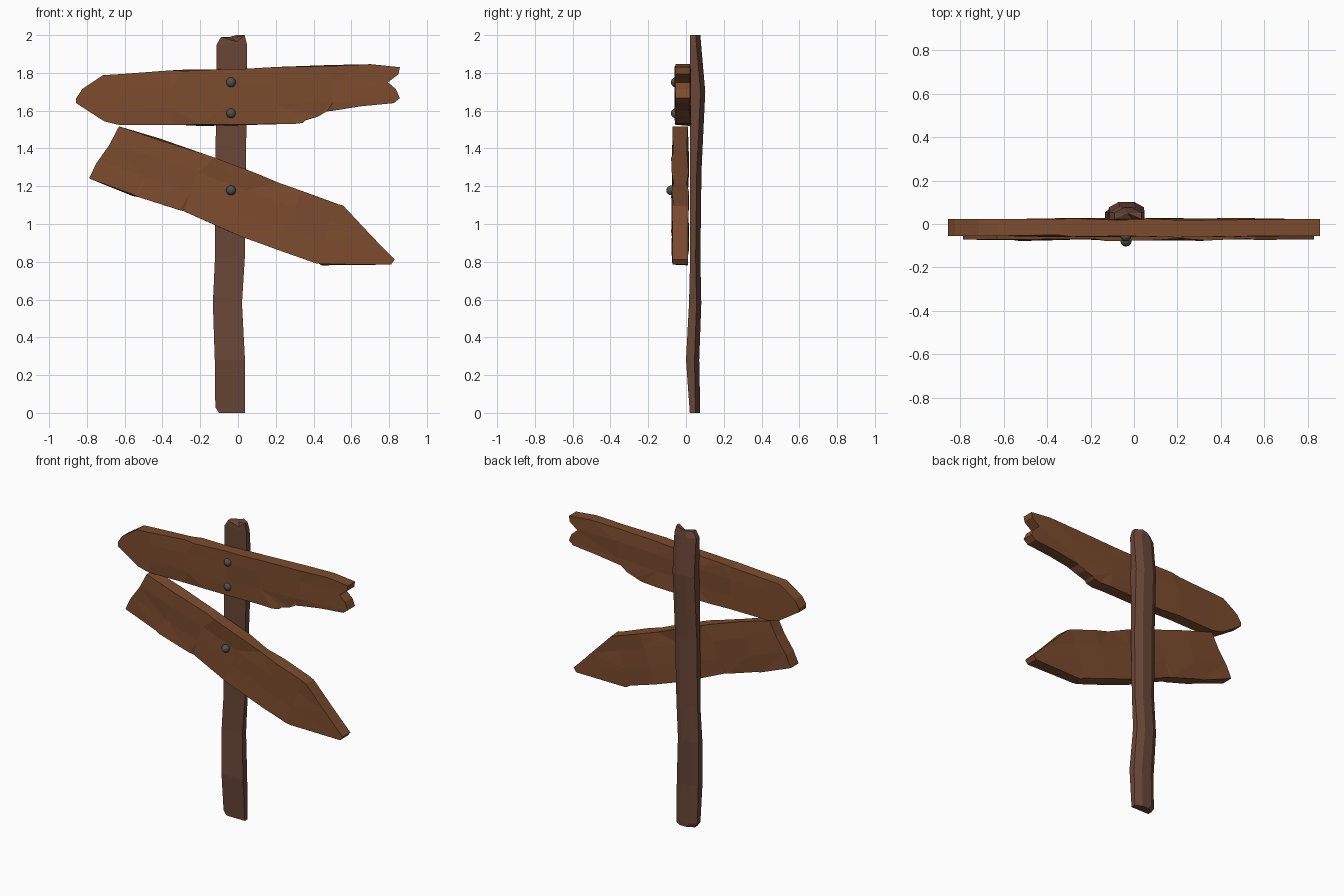
import bpy, bmesh, math, random
from mathutils import Vector

if "Cube" in bpy.data.objects:
    bpy.data.objects.remove(bpy.data.objects["Cube"])

random.seed(4)


def material(name, rgb):
    m = bpy.data.materials.new(name)
    m.diffuse_color = (*rgb, 1)
    m.use_nodes = True
    m.node_tree.nodes["Principled BSDF"].inputs["Base Color"].default_value = m.diffuse_color
    return m


BOARD = material("board_wood", (0.20, 0.072, 0.027))
POST = material("post_wood", (0.14, 0.062, 0.038))
METAL = material("nail_metal", (0.08, 0.08, 0.078))


def finish(bm, name, mat):
    bmesh.ops.recalc_face_normals(bm, faces=bm.faces)
    me = bpy.data.meshes.new(name)
    bm.to_mesh(me)
    bm.free()
    me.materials.append(mat)
    ob = bpy.data.objects.new(name, me)
    bpy.context.collection.objects.link(ob)
    return ob


# Post: seven-sided rings lofted upward (z, left, right, front, back)
def make_post(rings):
    bm = bmesh.new()
    loops = []
    for i, (z, l, r, f, b) in enumerate(rings):
        c = 0.045
        pts = [(l, f), ((l + r) / 2 + 0.02, f), (r, f), (r, b - 0.025),
               (r - c, b), (l + c, b), (l, b - 0.025)]
        loops.append([bm.verts.new((x, y, z)) for x, y in pts])
    for a, b in zip(loops, loops[1:]):
        for j in range(7):
            k = (j + 1) % 7
            bm.faces.new((a[j], a[k], b[k], b[j]))
    bm.faces.new(loops[0][::-1])
    # notched, worn top
    top = loops[-1]
    for v, dz in zip(top, (0.0, -0.025, 0.01, 0.01, 0.01, 0.0, 0.0)):
        v.co.z += dz
    mid = bm.verts.new((-0.03, 0.05, 1.985))
    for j in range(7):
        bm.faces.new((top[j], top[(j + 1) % 7], mid))
    return finish(bm, "post", POST)


make_post([
    (0.00, -0.10, 0.037, 0.020, 0.074),
    (0.03, -0.12, 0.037, 0.018, 0.075),
    (0.28, -0.123, 0.037, 0.000, 0.070),
    (0.58, -0.133, 0.021, 0.016, 0.081),
    (0.82, -0.122, 0.036, 0.022, 0.076),
    (1.28, -0.120, 0.042, 0.020, 0.082),
    (1.70, -0.115, 0.046, 0.022, 0.102),
    (1.95, -0.113, 0.048, 0.020, 0.080),
    (1.99, -0.090, 0.035, 0.022, 0.076),
])


# Boards: outline prism, cut into a coarse grid and roughened
def make_board(name, outline, front, back, slope, mid_z, cuts):
    bm = bmesh.new()
    face = bm.faces.new([bm.verts.new((x, front, z)) for x, z in outline])
    ext = bmesh.ops.extrude_face_region(bm, geom=[face])
    for v in ext["geom"]:
        if isinstance(v, bmesh.types.BMVert):
            v.co.y = back
    along = Vector((1, 0, slope)).normalized()
    across = Vector((-along.z, 0, along.x))
    centre = Vector((0, 0, mid_z))
    planes = [(centre + along * d, along) for d in cuts]
    planes += [(centre + across * d, across) for d in (-0.055, 0.06)]
    for co, no in planes:
        bmesh.ops.bisect_plane(bm, geom=bm.verts[:] + bm.edges[:] + bm.faces[:],
                               dist=1e-4, plane_co=co, plane_no=no)
    for v in bm.verts:
        d = v.co - centre
        if abs(d.dot(along)) < 0.6:
            v.co.y += random.uniform(-0.007, 0.006)
            if abs(d.dot(across)) > 0.09:
                v.co += across * random.uniform(-0.005, 0.005)
    bmesh.ops.triangulate(bm, faces=[f for f in bm.faces if len(f.verts) > 4])
    return finish(bm, name, BOARD)


make_board("upper_board", [
    (-0.857, 1.666), (-0.825, 1.714), (-0.714, 1.788), (-0.286, 1.814),
    (0.04, 1.825), (0.704, 1.846), (0.857, 1.83), (0.85, 1.793),
    (0.794, 1.75), (0.836, 1.714), (0.857, 1.666), (0.825, 1.64),
    (0.65, 1.623), (0.47, 1.597), (0.423, 1.565), (0.36, 1.554),
    (0.344, 1.538), (0.296, 1.533), (-0.2, 1.523), (-0.624, 1.523),
    (-0.709, 1.544), (-0.857, 1.64)],
    -0.055, 0.022, 0.04, 1.68, (-0.62, -0.35, -0.05, 0.2, 0.5))

make_board("lower_board", [
    (-0.788, 1.241), (-0.751, 1.32), (-0.683, 1.416), (-0.63, 1.517),
    (-0.122, 1.353), (0.217, 1.215), (0.556, 1.093), (0.767, 0.875),
    (0.83, 0.812), (0.81, 0.785), (0.444, 0.785), (0.01, 0.939),
    (-0.307, 1.077), (-0.556, 1.151)],
    -0.072, 0.010, -0.36, 1.13, (-0.5, -0.25, 0.02, 0.3, 0.5))

# Nails
for name, y, z in (("nail_top", -0.054, 1.75), ("nail_middle", -0.054, 1.586),
                   ("nail_bottom", -0.078, 1.178)):
    bm = bmesh.new()
    bmesh.ops.create_uvsphere(bm, u_segments=12, v_segments=8, radius=0.026)
    bmesh.ops.translate(bm, verts=bm.verts, vec=(-0.037, y, z))
    for f in bm.faces:
        f.smooth = True
    finish(bm, name, METAL)
